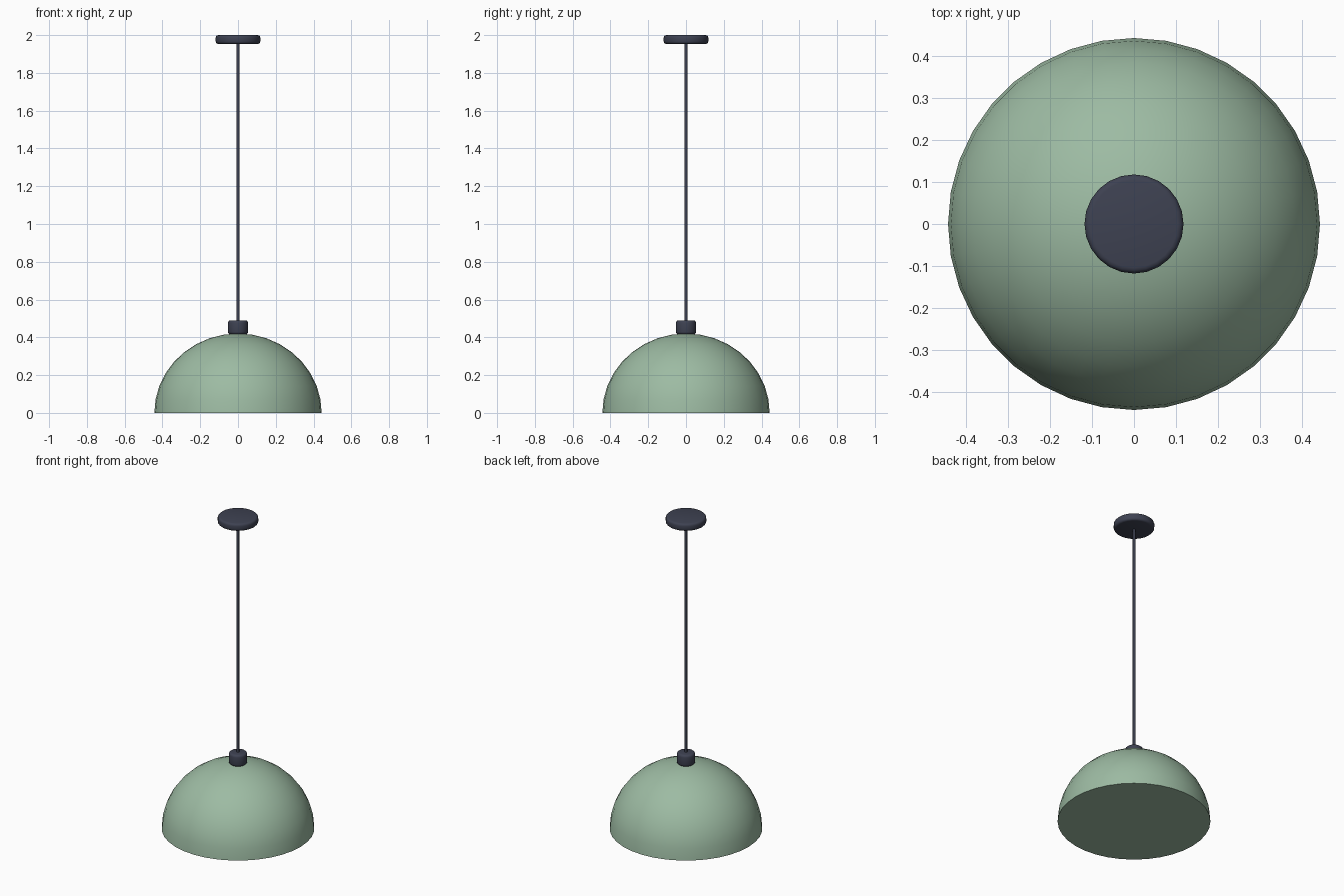
import bpy, bmesh, math

if "Cube" in bpy.data.objects:
    bpy.data.objects.remove(bpy.data.objects["Cube"])


def material(name, color):
    m = bpy.data.materials.new(name)
    m.diffuse_color = (*color, 1)
    m.use_nodes = True
    m.node_tree.nodes["Principled BSDF"].inputs["Base Color"].default_value = m.diffuse_color
    return m


GREEN = material("sage green", (0.337, 0.497, 0.366))
NAVY = material("dark slate", (0.048, 0.054, 0.084))


def lathe(name, profile, sides, mat, angle=40):
    """Spin a (radius, z) profile around z; both ends are capped flat."""
    bm = bmesh.new()
    rings = [[bm.verts.new((r * math.cos(2 * math.pi * i / sides),
                            r * math.sin(2 * math.pi * i / sides), z))
              for i in range(sides)] for r, z in profile]
    for a, b in zip(rings, rings[1:]):
        for i in range(sides):
            j = (i + 1) % sides
            bm.faces.new((a[i], a[j], b[j], b[i]))
    bm.faces.new(rings[0][::-1])
    bm.faces.new(rings[-1])
    me = bpy.data.meshes.new(name)
    bm.to_mesh(me)
    bm.free()
    ob = bpy.data.objects.new(name, me)
    bpy.context.collection.objects.link(ob)
    me.materials.append(mat)
    bpy.ops.object.select_all(action='DESELECT')
    ob.select_set(True)
    bpy.context.view_layer.objects.active = ob
    bpy.ops.object.shade_smooth_by_angle(angle=math.radians(angle))
    return ob


def rounded(r, z0, z1, b, steps=3):
    """Profile of a cylinder with rounded top and bottom edges."""
    arc = [math.pi / 2 * k / steps for k in range(steps + 1)]
    low = [(r - b + b * math.sin(t), z0 + b - b * math.cos(t)) for t in arc]
    high = [(r - b + b * math.cos(t), z1 - b + b * math.sin(t)) for t in arc]
    return low + high


# Dome shade, closed underneath
dome = [(0.443 * math.cos(math.radians(a)), 0.42 * math.sin(math.radians(a)))
        for a in range(0, 90, 10)] + [(0.01, 0.42)]
lathe("shade", dome, 36, GREEN)

# Socket cap, hanging rod and ceiling canopy
lathe("socket_cap", rounded(0.053, 0.415, 0.49, 0.014), 24, NAVY)
lathe("rod", [(0.008, 0.47), (0.008, 1.97)], 12, NAVY)
lathe("ceiling_canopy", rounded(0.118, 1.953, 2.0, 0.014), 24, NAVY)
